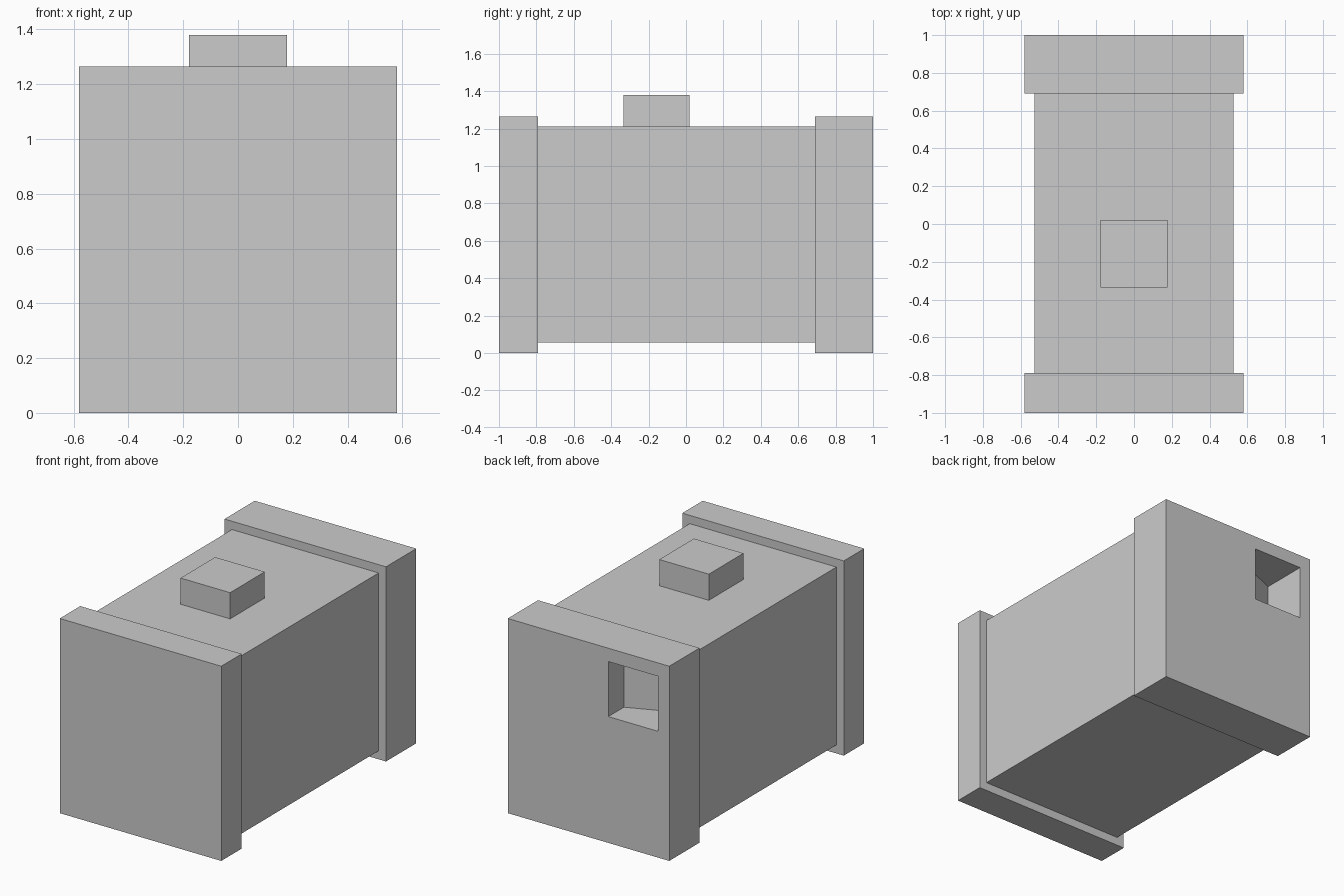
import bpy, bmesh

if "Cube" in bpy.data.objects:
    bpy.data.objects.remove(bpy.data.objects["Cube"])


def prism(name, outline, z0, z1):
    """Extrude an (x, y) outline from z0 up to z1."""
    bm = bmesh.new()
    base = bm.faces.new([bm.verts.new((x, y, z0)) for x, y in outline])
    top = bmesh.ops.extrude_face_region(bm, geom=[base])
    verts = [g for g in top["geom"] if isinstance(g, bmesh.types.BMVert)]
    bmesh.ops.translate(bm, verts=verts, vec=(0, 0, z1 - z0))
    bmesh.ops.recalc_face_normals(bm, faces=bm.faces)
    mesh = bpy.data.meshes.new(name)
    bm.to_mesh(mesh)
    bm.free()
    obj = bpy.data.objects.new(name, mesh)
    bpy.context.collection.objects.link(obj)
    return obj


def box(name, half_x, y0, y1, z0, z1):
    return prism(name, [(-half_x, y0), (half_x, y0), (half_x, y1), (-half_x, y1)], z0, z1)


# Main body, end caps and top button
box("body", 0.527, -0.79, 0.69, 0.055, 1.21)
box("front_cap", 0.58, -1.0, -0.79, 0, 1.264)
back_cap = box("back_cap", 0.58, 0.69, 1.0, 0, 1.264)
box("top_button", 0.178, -0.335, 0.02, 1.21, 1.38)

# Recess in the back cap, with a slanted inner wall
cutter = prism("socket_cutter", [(-0.5, 0.692), (-0.142, 0.84), (-0.142, 1.1), (-0.5, 1.1)], 0.82, 1.177)
cutter.hide_render = True
cutter.hide_viewport = True
cut = back_cap.modifiers.new("socket", "BOOLEAN")
cut.operation = "DIFFERENCE"
cut.solver = "EXACT"
cut.object = cutter
